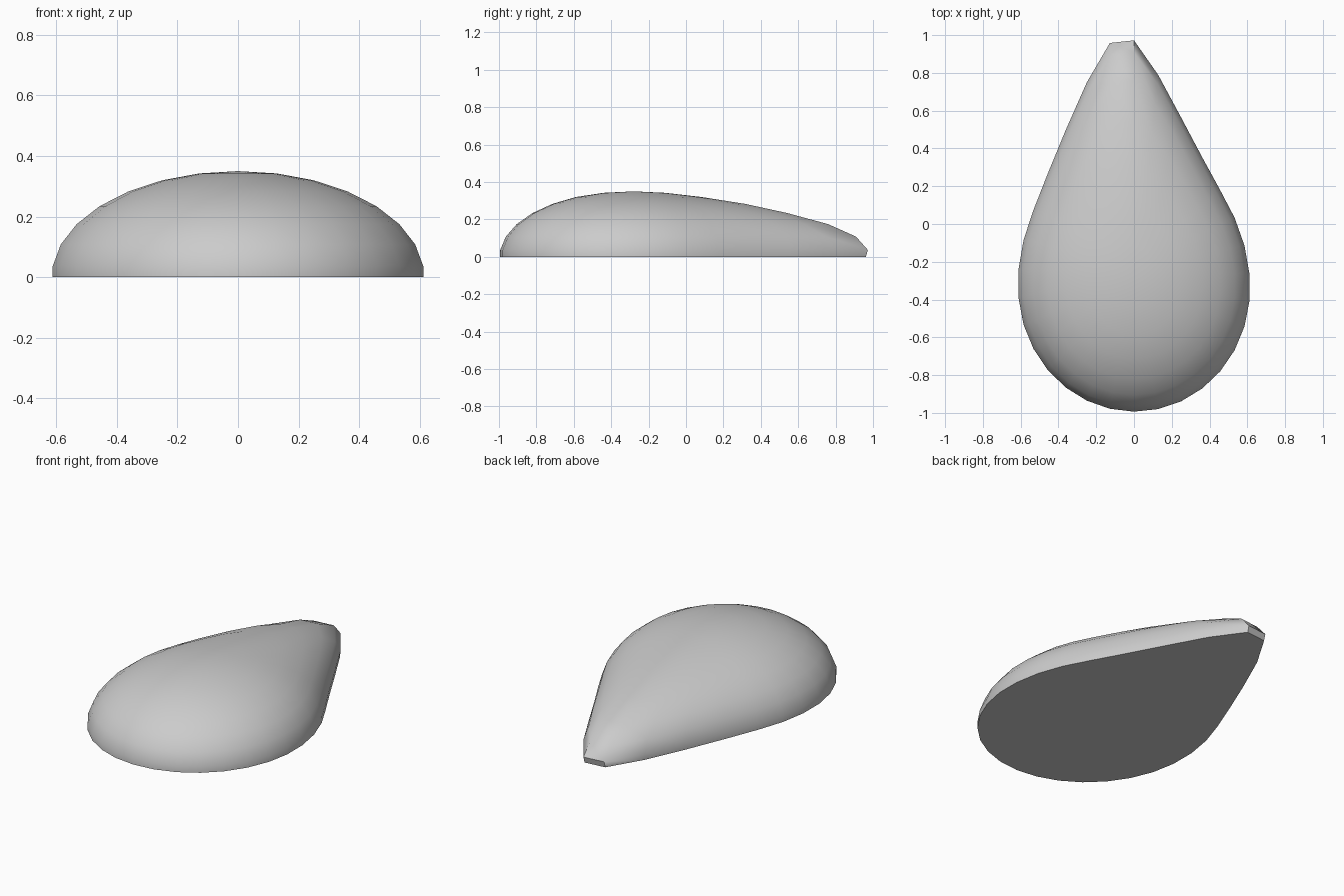
import bpy, bmesh
from mathutils import Vector

if "Cube" in bpy.data.objects:
    bpy.data.objects.remove(bpy.data.objects["Cube"])

# Pull strength by distance from the tip (soft falloff)
FALLOFF = [(0, .776), (.06, .75), (.128, .678), (.19, .58), (.254, .473), (.38, .308),
           (.5, .18), (.615, .13), (.72, .10), (.82, .072), (.91, .05), (1.3, 0)]

def pull(d):
    for (d0, p0), (d1, p1) in zip(FALLOFF, FALLOFF[1:]):
        if d <= d1:
            return p0 + (p1 - p0) * (d - d0) / (d1 - d0)
    return 0

# Flattened half dome with a flat, capped base
bm = bmesh.new()
bmesh.ops.create_uvsphere(bm, u_segments=30, v_segments=15, radius=1)
cut = bmesh.ops.bisect_plane(bm, geom=bm.verts[:] + bm.edges[:] + bm.faces[:],
                             plane_co=(0, 0, 0), plane_no=(0, 0, 1), clear_inner=True)
rim = [e for e in cut["geom_cut"] if isinstance(e, bmesh.types.BMEdge)]
bmesh.ops.contextual_create(bm, geom=rim)
for v in bm.verts:
    v.co = Vector((v.co.x * .618, v.co.y * .618 - .388, v.co.z * .35))

# Draw the back out into a slightly off-centre teardrop point
tip = Vector((-.064, .223, .037))
for v in bm.verts:
    v.co.y += pull((v.co - tip).length)

bmesh.ops.recalc_face_normals(bm, faces=bm.faces[:])
mesh = bpy.data.meshes.new("teardrop_dome")
bm.to_mesh(mesh)
bm.free()
obj = bpy.data.objects.new("teardrop_dome", mesh)
bpy.context.collection.objects.link(obj)
bpy.context.view_layer.objects.active = obj
obj.select_set(True)
bpy.ops.object.shade_smooth_by_angle(angle=.9)
